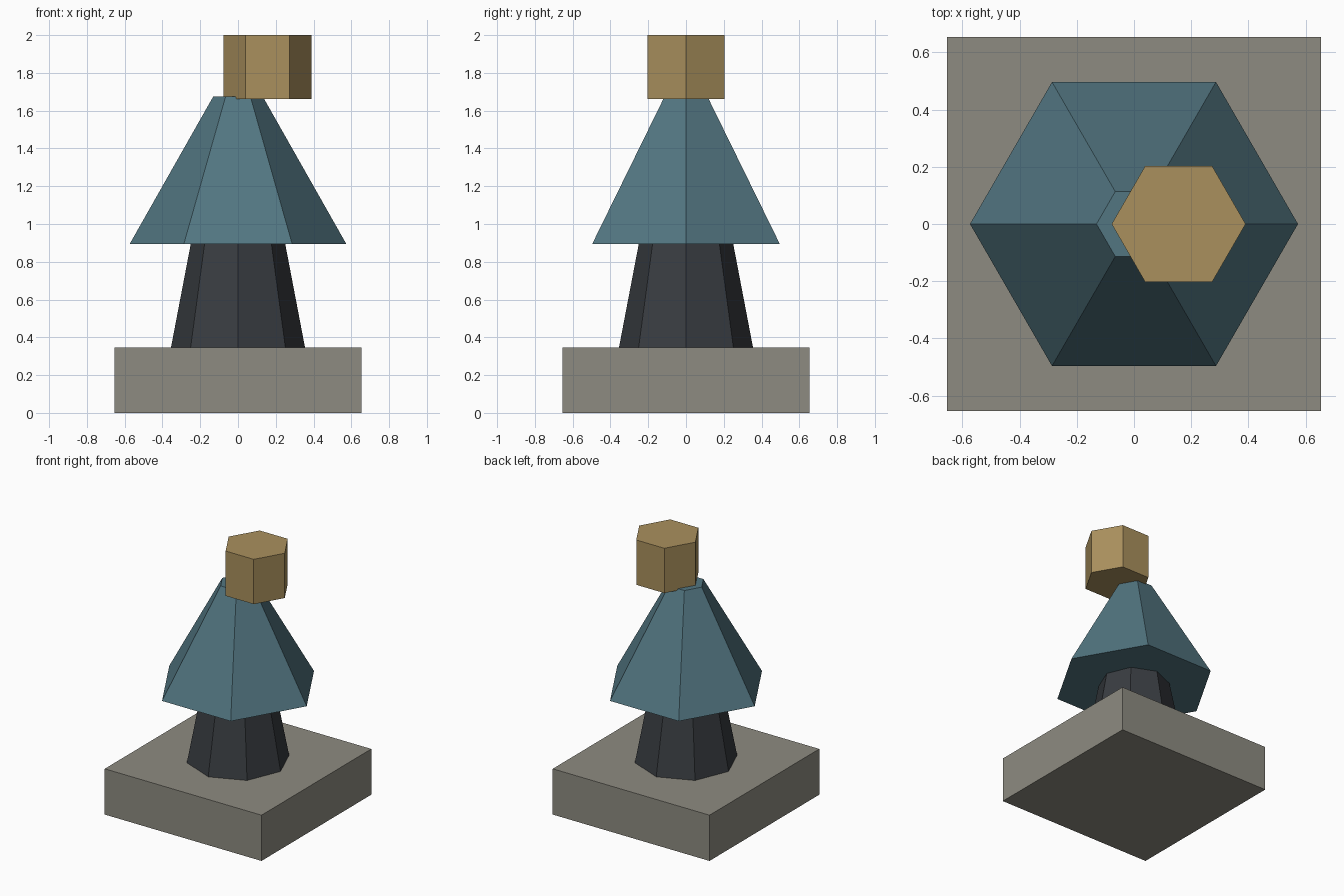
import bpy, bmesh
from math import cos, sin, pi

if "Cube" in bpy.data.objects:
    bpy.data.objects.remove(bpy.data.objects["Cube"])


def material(name, rgb):
    mat = bpy.data.materials.new(name)
    mat.diffuse_color = (*rgb, 1)
    mat.use_nodes = True
    mat.node_tree.nodes["Principled BSDF"].inputs["Base Color"].default_value = mat.diffuse_color
    return mat


def frustum(name, sides, r_low, r_high, z_low, z_high, mat, x=0, turn=0):
    """Flat-sided tapered prism with closed ends."""
    bm = bmesh.new()
    rings = []
    for r, z in ((r_low, z_low), (r_high, z_high)):
        angles = [2 * pi * i / sides + turn for i in range(sides)]
        rings.append([bm.verts.new((x + r * cos(a), r * sin(a), z)) for a in angles])
    low, high = rings
    bm.faces.new(low[::-1])
    bm.faces.new(high)
    for i in range(sides):
        j = (i + 1) % sides
        bm.faces.new((low[i], low[j], high[j], high[i]))
    mesh = bpy.data.meshes.new(name)
    bm.to_mesh(mesh)
    bm.free()
    mesh.materials.append(mat)
    obj = bpy.data.objects.new(name, mesh)
    bpy.context.collection.objects.link(obj)
    return obj


stone = material("stone", (0.27, 0.26, 0.22))
charcoal = material("charcoal", (0.04, 0.045, 0.052))
teal = material("teal", (0.085, 0.18, 0.22))
brass = material("brass", (0.40, 0.28, 0.11))

# Square plinth
half = 0.654
frustum("base", 4, half * 2 ** 0.5, half * 2 ** 0.5, 0, 0.345, stone, turn=pi / 4)
# Eight-sided tapered stem
frustum("stem", 8, 0.355, 0.249, 0.345, 0.9, charcoal)
# Six-sided flared body
frustum("body", 6, 0.573, 0.131, 0.895, 1.675, teal)
# Hexagonal head, offset to one side
frustum("head", 6, 0.234, 0.234, 1.662, 2.0, brass, x=0.156)
